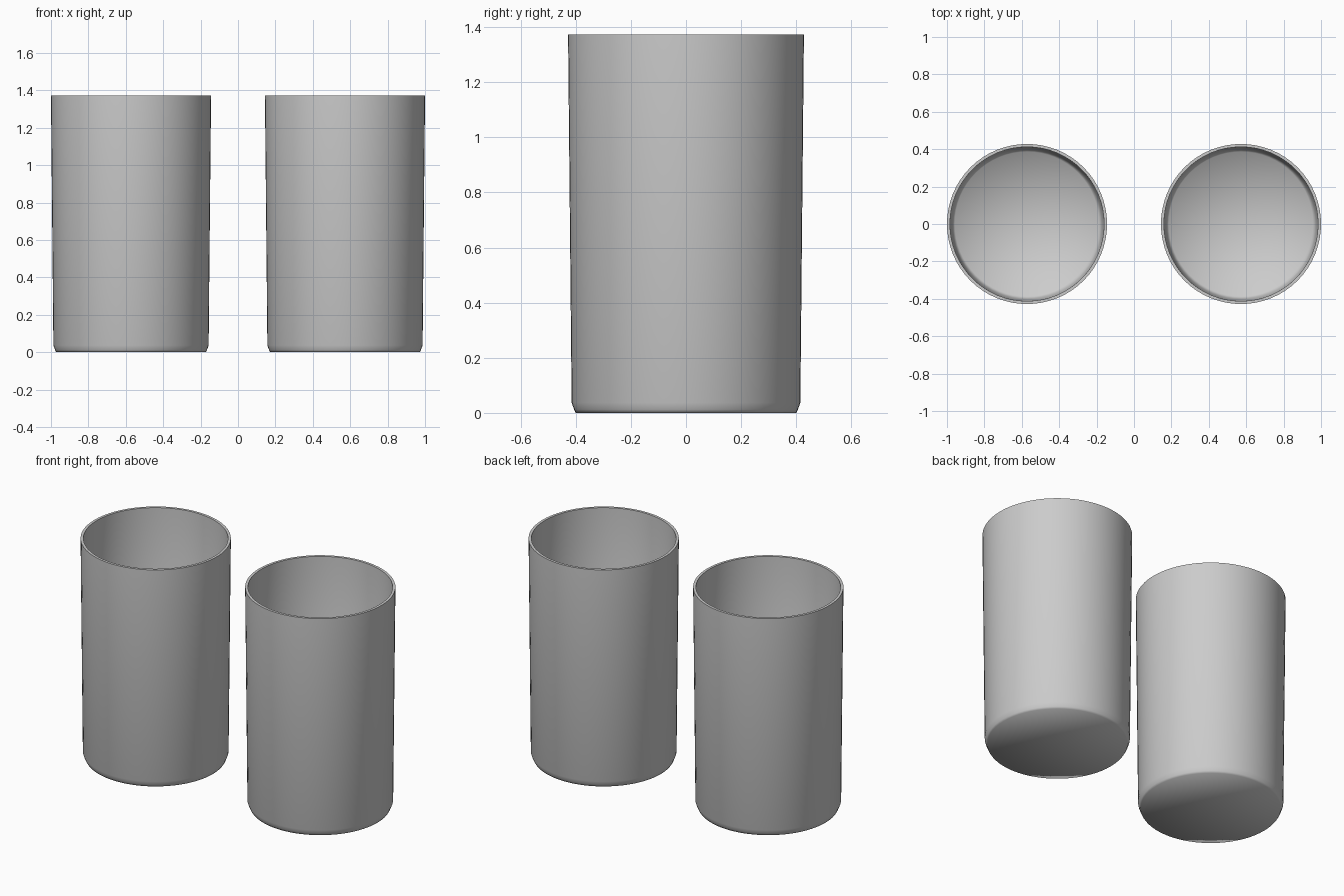
import bpy, bmesh, math

if "Cube" in bpy.data.objects:
    bpy.data.objects.remove(bpy.data.objects["Cube"])

SEGMENTS = 64

# Half cross-section: underside centre -> outer wall -> rim -> inner wall -> floor centre
PROFILE = [
    (0, 0), (0.400, 0), (0.406, 0.012), (0.415, 0.037), (0.428, 1.373),
    (0.412, 1.373), (0.400, 0.042), (0.386, 0.018), (0, 0.018),
]


def make_tumbler(name, x):
    """Revolve the profile into a thin-walled open cup."""
    bm = bmesh.new()
    verts = [bm.verts.new((r, 0, z)) for r, z in PROFILE]
    edges = [bm.edges.new(pair) for pair in zip(verts, verts[1:])]
    bmesh.ops.spin(bm, geom=verts + edges, cent=(0, 0, 0), axis=(0, 0, 1),
                   angle=math.tau, steps=SEGMENTS)
    bmesh.ops.remove_doubles(bm, verts=bm.verts[:], dist=1e-4)
    bmesh.ops.recalc_face_normals(bm, faces=bm.faces[:])
    mesh = bpy.data.meshes.new(name)
    bm.to_mesh(mesh)
    bm.free()
    obj = bpy.data.objects.new(name, mesh)
    obj.location.x = x
    bpy.context.collection.objects.link(obj)
    # Soft base, crisp rim
    bpy.ops.object.select_all(action='DESELECT')
    obj.select_set(True)
    bpy.context.view_layer.objects.active = obj
    bpy.ops.object.shade_smooth_by_angle(angle=math.radians(80))
    return obj


# Pair of matching tumblers
make_tumbler("left_tumbler", -0.572)
make_tumbler("right_tumbler", 0.572)
